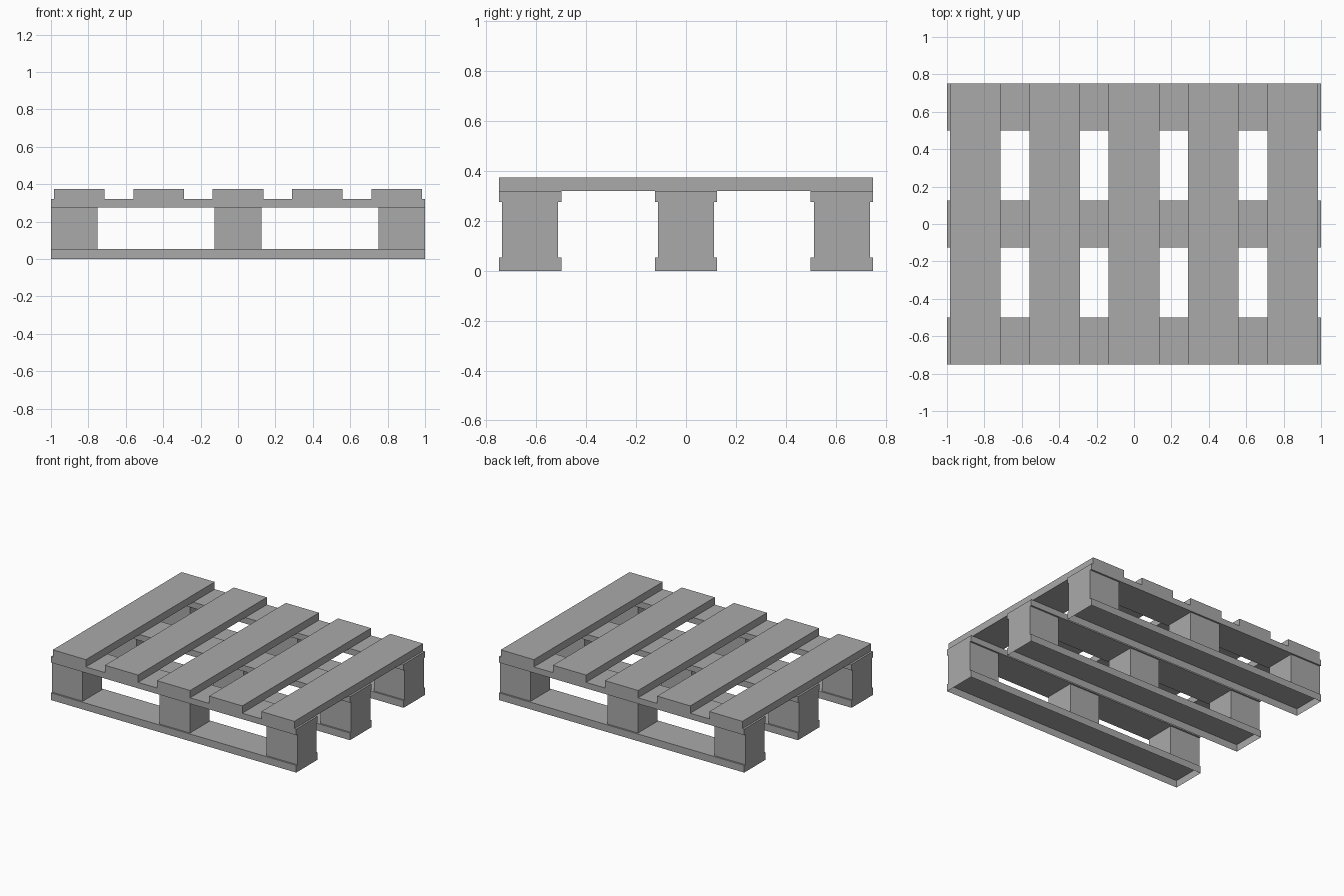
import bpy, bmesh
from mathutils import Matrix, Vector

if "Cube" in bpy.data.objects:
    bpy.data.objects.remove(bpy.data.objects["Cube"])

grey = bpy.data.materials.new("plain grey")
grey.diffuse_color = (0.4, 0.4, 0.4, 1)
grey.use_nodes = True
grey.node_tree.nodes["Principled BSDF"].inputs["Base Color"].default_value = grey.diffuse_color


def box(name, x, y, z0, z1, width, depth, open_bottom=False):
    """Box centred on x, y between heights z0 and z1."""
    bm = bmesh.new()
    m = Matrix.Translation((x, y, (z0 + z1) / 2)) @ Matrix.Diagonal((width, depth, z1 - z0, 1))
    bmesh.ops.create_cube(bm, size=1, matrix=m)
    bm.normal_update()
    if open_bottom:
        down = [f for f in bm.faces if f.normal.dot(Vector((0, 0, -1))) > 0.9]
        bmesh.ops.delete(bm, geom=down, context='FACES_ONLY')
    mesh = bpy.data.meshes.new(name)
    bm.to_mesh(mesh)
    bm.free()
    mesh.materials.append(grey)
    obj = bpy.data.objects.new(name, mesh)
    bpy.context.collection.objects.link(obj)


# Three rows: hollow-bottomed runner, three blocks, stringer board
for row, y in zip(("front", "middle", "back"), (-0.625, 0, 0.625)):
    box(row + "_bottom_runner", 0, y, 0, 0.053, 2, 0.25, open_bottom=True)
    for side, x in zip(("left", "centre", "right"), (-0.875, 0, 0.875)):
        box(f"{row}_{side}_block", x, y, 0.053, 0.276, 0.25, 0.225)
    box(row + "_stringer_board", 0, y, 0.276, 0.32, 2, 0.25)

# Five deck boards running front to back
for i in range(5):
    box(f"deck_board_{i + 1}", (i - 2) * 0.425, 0, 0.32, 0.374, 0.27, 1.5)
